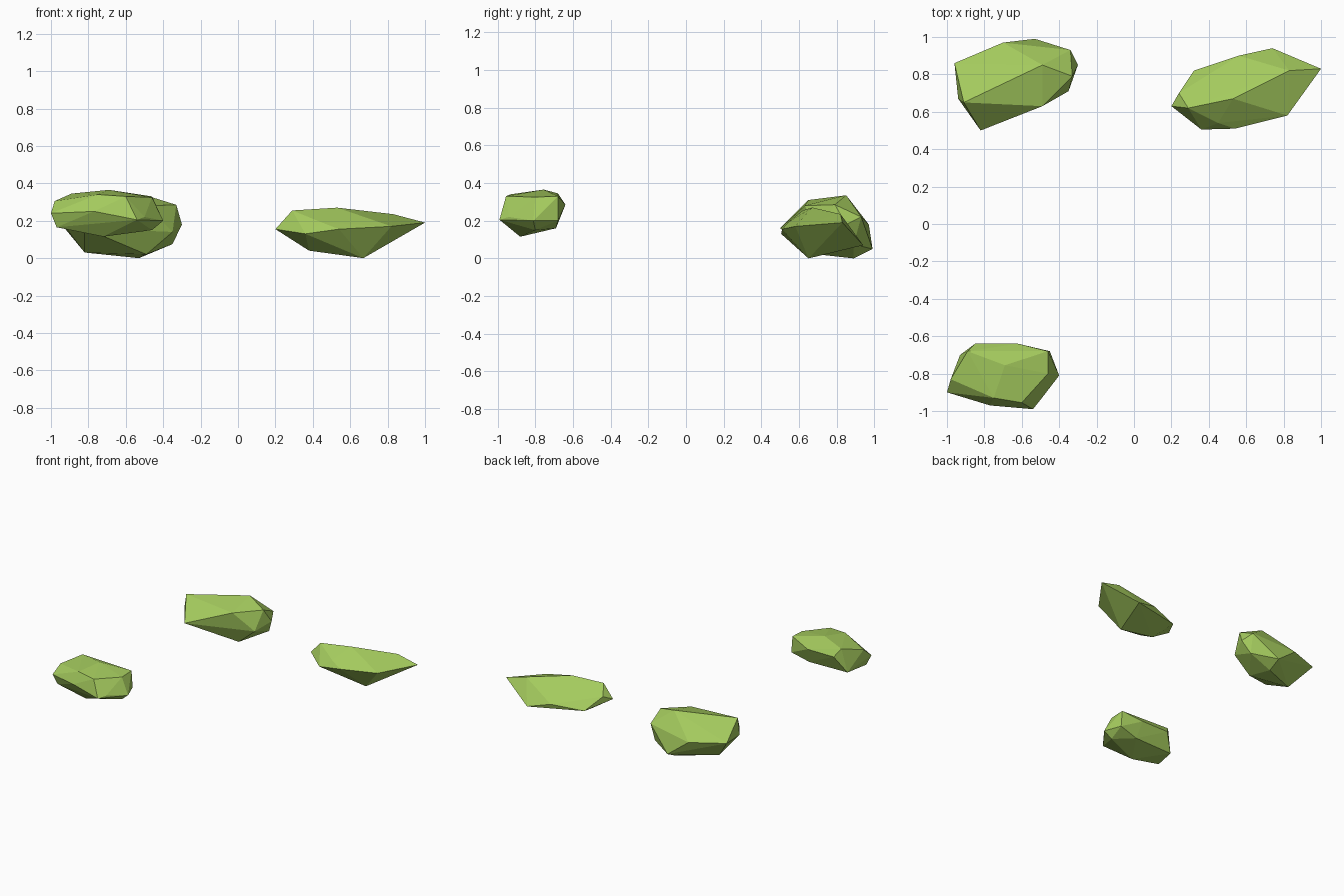
import bpy, bmesh

green = bpy.data.materials.new("moss green")
green.diffuse_color = (0.37, 0.59, 0.11, 1)


def rock(name, corners):
    """Faceted boulder: convex hull of a few corner points."""
    bm = bmesh.new()
    for p in corners:
        bm.verts.new(p)
    res = bmesh.ops.convex_hull(bm, input=bm.verts[:])
    loose = [v for v in bm.verts if not v.link_faces]
    bmesh.ops.delete(bm, geom=loose, context='VERTS')
    bmesh.ops.recalc_face_normals(bm, faces=bm.faces[:])
    me = bpy.data.meshes.new(name)
    bm.to_mesh(me)
    bm.free()
    me.materials.append(green)
    ob = bpy.data.objects.new(name, me)
    bpy.context.collection.objects.link(ob)
    return ob


# large rock, back left
rock("back_left_rock", [
    (-.82, .50, .16), (-.91, .65, .31), (-.94, .67, .19), (-.49, .63, .28),
    (-.49, .85, .335), (-.33, .79, .285), (-.34, .93, .22), (-.30, .85, .18),
    (-.35, .71, .14), (-.35, .89, .075), (-.53, .89, 0), (-.49, .71, .02),
    (-.82, .75, .03), (-.53, .99, .05), (-.70, .97, .18), (-.96, .86, .20)])

# pointed rock, back right
rock("back_right_rock", [
    (1.0, .83, .19), (.20, .63, .155), (.29, .62, .255), (.53, .67, .27),
    (.83, .82, .235), (.54, .51, .155), (.36, .505, .13), (.45, .54, .19),
    (.38, .66, .04), (.67, .65, 0), (.82, .58, .17), (.32, .82, .10),
    (.56, .90, .12), (.74, .94, .07), (.24, .70, .19)])

# small raised rock, front left
rock("front_left_rock", [
    (-1.0, -.90, .24), (-.98, -.83, .305), (-.89, -.68, .345), (-.69, -.755, .365),
    (-.46, -.68, .33), (-.46, -.80, .325), (-.60, -.955, .33), (-.75, -.93, .34),
    (-.54, -.99, .205), (-.77, -.97, .25), (-.50, -.94, .22), (-.40, -.81, .20),
    (-.45, -.68, .20), (-.62, -.64, .285), (-.85, -.64, .285), (-.93, -.70, .16),
    (-.97, -.88, .165), (-.72, -.88, .115), (-.46, -.80, .15), (-.60, -.69, .16)])
